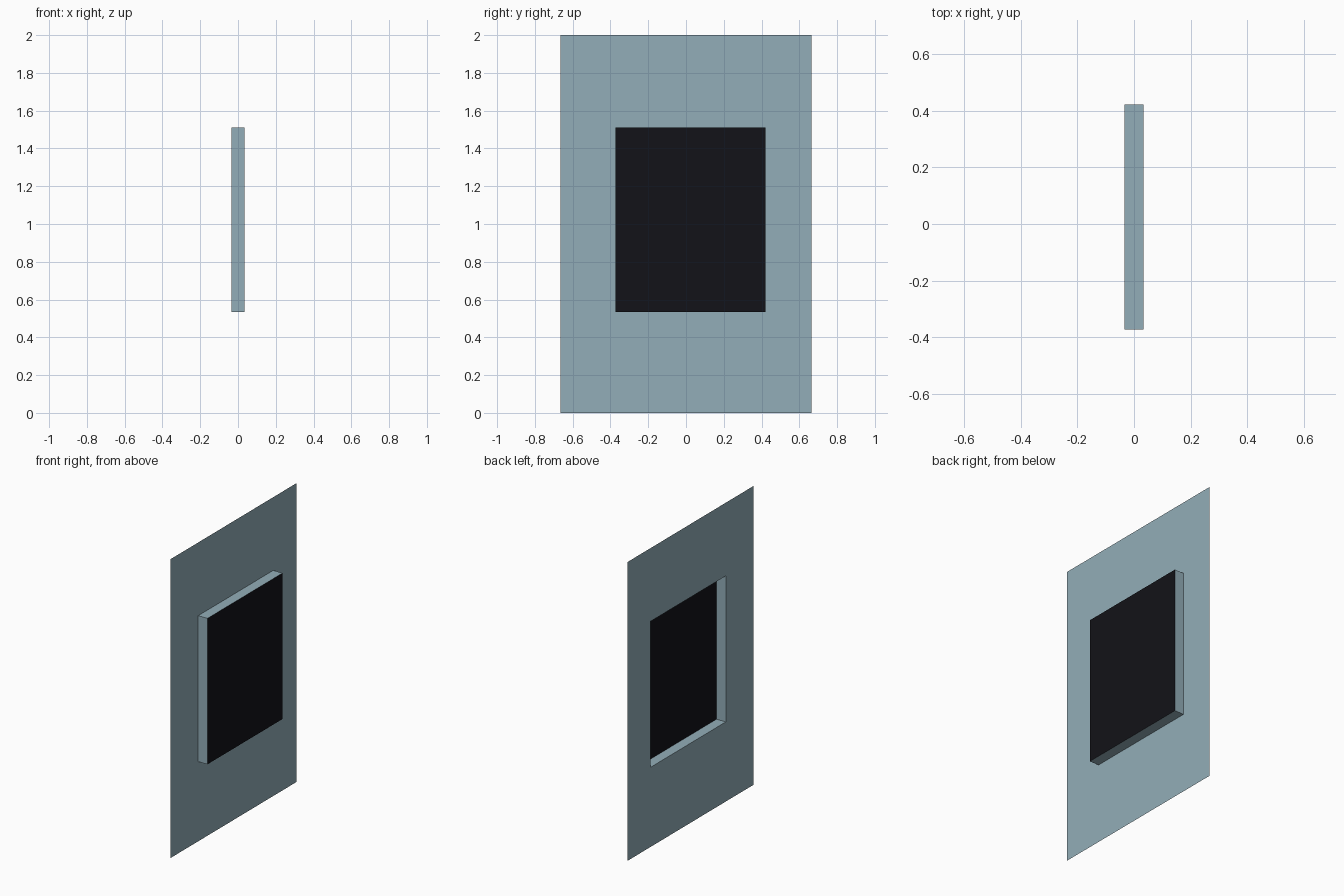
import bpy

if "Cube" in bpy.data.objects:
    bpy.data.objects.remove(bpy.data.objects["Cube"])

BACK, FRONT = -0.034, 0.034   # wall plane and glass plane along x


def material(name, color):
    mat = bpy.data.materials.new(name)
    mat.diffuse_color = (*color, 1)
    mat.use_nodes = True
    mat.node_tree.nodes["Principled BSDF"].inputs["Base Color"].default_value = mat.diffuse_color
    return mat


def rect(x, y0, y1, z0, z1):
    # corner loop wound to face -x
    return [(x, y0, z0), (x, y0, z1), (x, y1, z1), (x, y1, z0)]


def add_object(name, verts, faces, mat):
    mesh = bpy.data.meshes.new(name)
    mesh.from_pydata(verts, [], faces)
    mesh.materials.append(mat)
    obj = bpy.data.objects.new(name, mesh)
    bpy.context.collection.objects.link(obj)
    return obj


def add_ring(name, outer, inner, mat):
    # four quads bridging two rectangular loops
    faces = [(i, (i + 1) % 4, 4 + (i + 1) % 4, 4 + i) for i in range(4)]
    return add_object(name, outer + inner, faces, mat)


opening = (-0.372, 0.422, 0.533, 1.51)
blue_grey = material("blue_grey", (0.29, 0.42, 0.48))
black = material("black", (0.006, 0.006, 0.009))

# Thin wall sheet with a rectangular opening
add_ring("wall_panel", rect(BACK, -0.665, 0.665, 0, 2),
         rect(BACK, *opening), blue_grey)

# Four sides of the recess behind the opening
add_ring("recess_sides", rect(BACK, *opening), rect(FRONT, *opening), blue_grey)

# Dark pane closing the recess
add_object("dark_pane", rect(FRONT, *opening), [(0, 1, 2, 3)], black)
